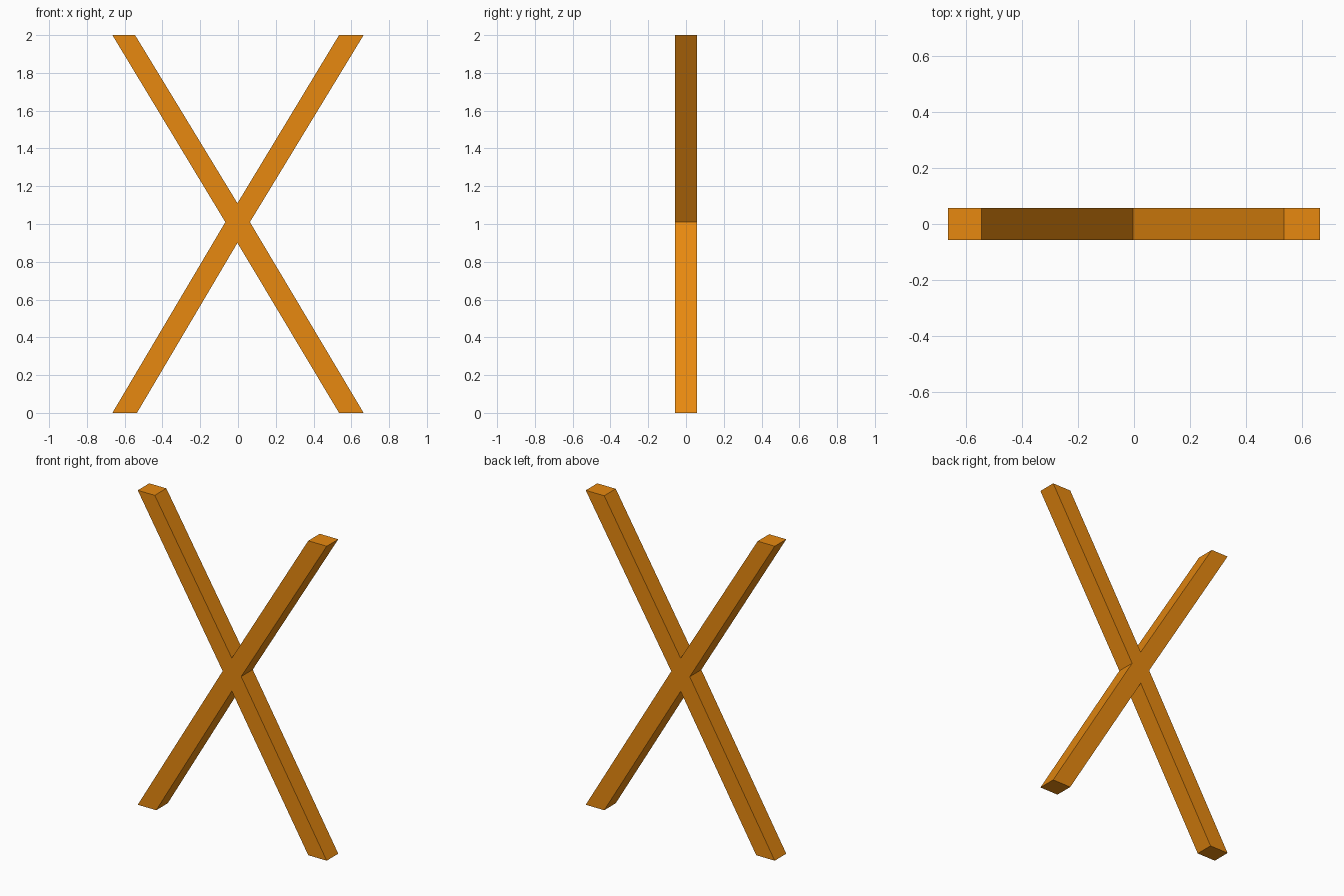
import bpy
import bmesh

HALF_DEPTH = 0.058

default = bpy.data.objects.get("Cube")
if default:
    bpy.data.objects.remove(default, do_unlink=True)

# Orange wood colour
orange = bpy.data.materials.new("orange_wood")
orange.use_nodes = True
colour = (0.8, 0.25, 0.005, 1)
orange.diffuse_color = colour
orange.node_tree.nodes["Principled BSDF"].inputs["Base Color"].default_value = colour

# Outline of the crossed beams, with mitred ends and four inner corners
outline = [
    (-0.665, 0), (-0.535, 0), (-0.003, 0.9), (0.535, 0), (0.665, 0),
    (0.063, 1.01),
    (0.665, 2), (0.535, 2), (-0.003, 1.11), (-0.545, 2), (-0.665, 2),
    (-0.067, 1.01),
]

# Extrude the outline from front to back
bm = bmesh.new()
front = bm.faces.new([bm.verts.new((x, -HALF_DEPTH, z)) for x, z in outline])
extruded = bmesh.ops.extrude_face_region(bm, geom=[front], use_keep_orig=True)
back_verts = [g for g in extruded["geom"] if isinstance(g, bmesh.types.BMVert)]
bmesh.ops.translate(bm, verts=back_verts, vec=(0, 2 * HALF_DEPTH, 0))
bmesh.ops.recalc_face_normals(bm, faces=bm.faces)

mesh = bpy.data.meshes.new("crossed_beams")
bm.to_mesh(mesh)
bm.free()
mesh.materials.append(orange)
beams = bpy.data.objects.new("crossed_beams", mesh)
bpy.context.collection.objects.link(beams)
